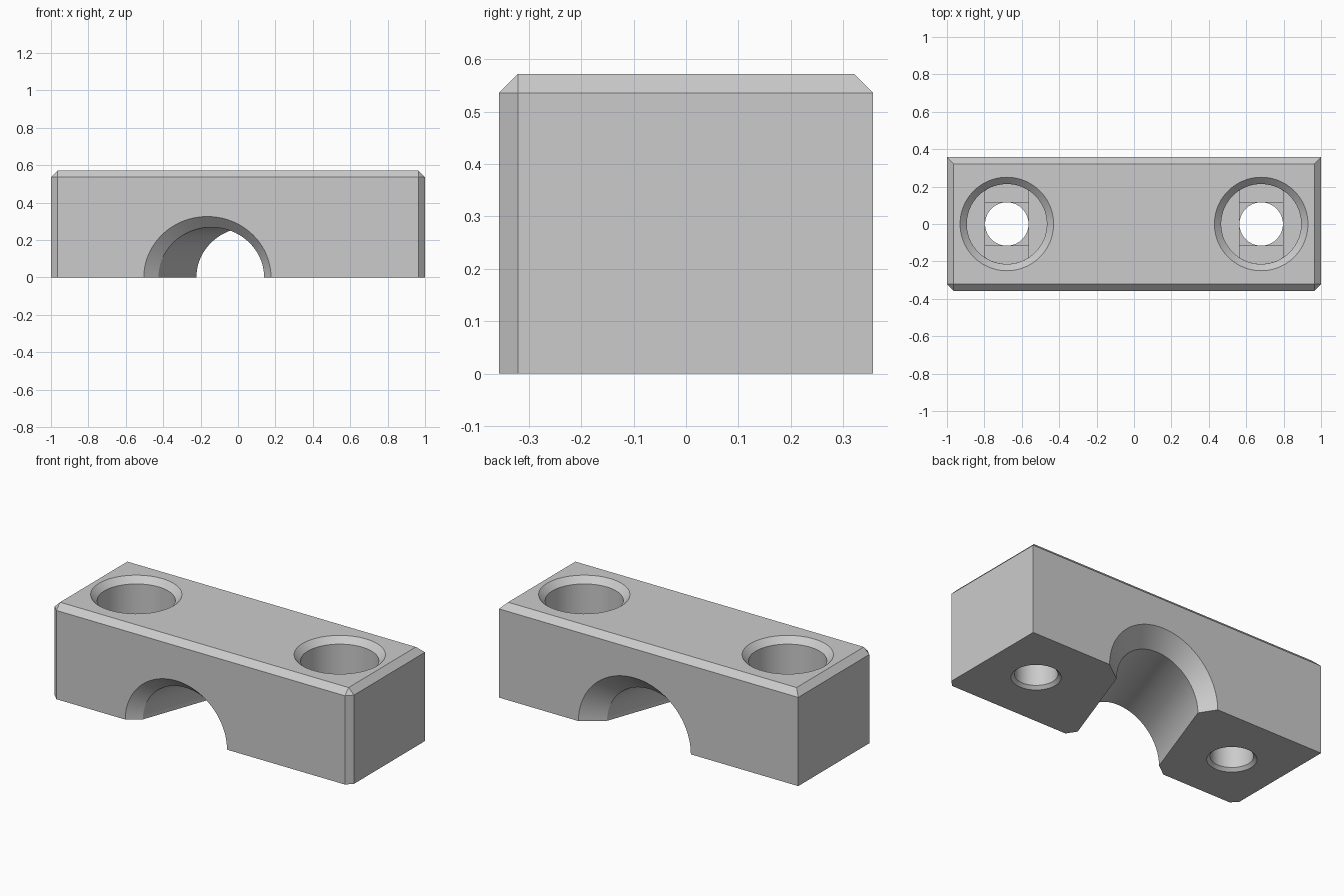
import bpy, bmesh, math

default = bpy.data.objects.get("Cube")
if default:
    bpy.data.objects.remove(default, do_unlink=True)

HALF_Y, HEIGHT, CHAMFER = 0.357, 0.572, 0.036
HOLE_X, HOLE_R, BORE_R, FLOOR_Z = 0.68, 0.116, 0.214, 0.27
STEP = 0.01
SEGMENTS = 96

grey = bpy.data.materials.new("plain_grey")
grey.use_nodes = True
colour = (0.6, 0.6, 0.6, 1)
grey.diffuse_color = colour
grey.node_tree.nodes["Principled BSDF"].inputs["Base Color"].default_value = colour


def to_object(bm, name):
    bmesh.ops.recalc_face_normals(bm, faces=bm.faces[:])
    mesh = bpy.data.meshes.new(name)
    bm.to_mesh(mesh)
    bm.free()
    obj = bpy.data.objects.new(name, mesh)
    bpy.context.collection.objects.link(obj)
    mesh.materials.append(grey)
    return obj


def loft(name, rings):
    """Closed solid through a list of rings of points."""
    bm = bmesh.new()
    loops = [[bm.verts.new(p) for p in ring] for ring in rings]
    n = len(loops[0])
    for a, b in zip(loops, loops[1:]):
        for i in range(n):
            j = (i + 1) % n
            bm.faces.new((a[i], a[j], b[j], b[i]))
    bm.faces.new(loops[0])
    bm.faces.new(loops[-1])
    return to_object(bm, name)


def circle(cx, r, z, limit=1.0, count=SEGMENTS, turn=0.0):
    """Flat ring about a hole axis, optionally trimmed to a slot width."""
    angles = [math.tau * i / count + turn for i in range(count)]
    return [(cx + max(-limit, min(limit, r * math.cos(a))), r * math.sin(a), z)
            for a in angles]


def arch(y, grow):
    """Upright ellipse on the slanted channel axis."""
    cx = 0.36 * y - 0.035
    angles = [math.tau * i / SEGMENTS for i in range(SEGMENTS)]
    return [(cx + (0.2825 + grow) * math.cos(a), y, (0.268 + grow) * math.sin(a))
            for a in angles]


def cut(body, cutter):
    cutter.hide_render = True
    mod = body.modifiers.new("cut", "BOOLEAN")
    mod.operation = "DIFFERENCE"
    mod.solver = "EXACT"
    mod.object = cutter
    bpy.context.view_layer.objects.active = body
    bpy.ops.object.modifier_apply(modifier=mod.name)
    bpy.data.objects.remove(cutter, do_unlink=True)


# Block with chamfered top rim and front corners
bm = bmesh.new()
bmesh.ops.create_cube(bm, size=1)
for v in bm.verts:
    v.co.x *= 2
    v.co.y *= 2 * HALF_Y
    v.co.z = (v.co.z + 0.5) * HEIGHT
rim = [e for e in bm.edges
       if all(v.co.z > 0.5 for v in e.verts) or
       (all(v.co.y < 0 for v in e.verts) and abs(e.verts[0].co.z - e.verts[1].co.z) > 0.1)]
bmesh.ops.bevel(bm, geom=rim, offset=CHAMFER, segments=1, affect="EDGES")
body = to_object(bm, "clamp_block")

# Slanted channel, flared at both mouths
over = 0.05
front, back = 0.0575, 0.093
cut(body, loft("channel_cutter", [
    arch(-HALF_Y - over, front + over), arch(-HALF_Y + front, 0),
    arch(HALF_Y - back, 0), arch(HALF_Y + over, back + over)]))

# Counterbored screw holes with stepped bridges under the bore floor
for x in (-HOLE_X, HOLE_X):
    cut(body, loft("hole_cutter", [
        circle(x, HOLE_R + 0.036, -0.018), circle(x, HOLE_R, 0.018),
        circle(x, HOLE_R, FLOOR_Z + 0.05)]))
    corner = HOLE_R * math.sqrt(2)
    cut(body, loft("square_cutter", [
        circle(x, corner, z, count=4, turn=math.pi / 4)
        for z in (FLOOR_Z - 2 * STEP, FLOOR_Z + STEP)]))
    cut(body, loft("slot_cutter", [
        circle(x, BORE_R - 0.0003, z, limit=HOLE_R)
        for z in (FLOOR_Z - STEP, FLOOR_Z + 2 * STEP)]))
    cut(body, loft("bore_cutter", [
        circle(x, BORE_R, FLOOR_Z), circle(x, BORE_R, HEIGHT - CHAMFER),
        circle(x, BORE_R + 2 * CHAMFER, HEIGHT + CHAMFER)]))

# Smooth curved walls, crisp edges
bpy.ops.object.select_all(action="DESELECT")
body.select_set(True)
bpy.context.view_layer.objects.active = body
bpy.ops.object.shade_smooth_by_angle(angle=math.radians(25))
